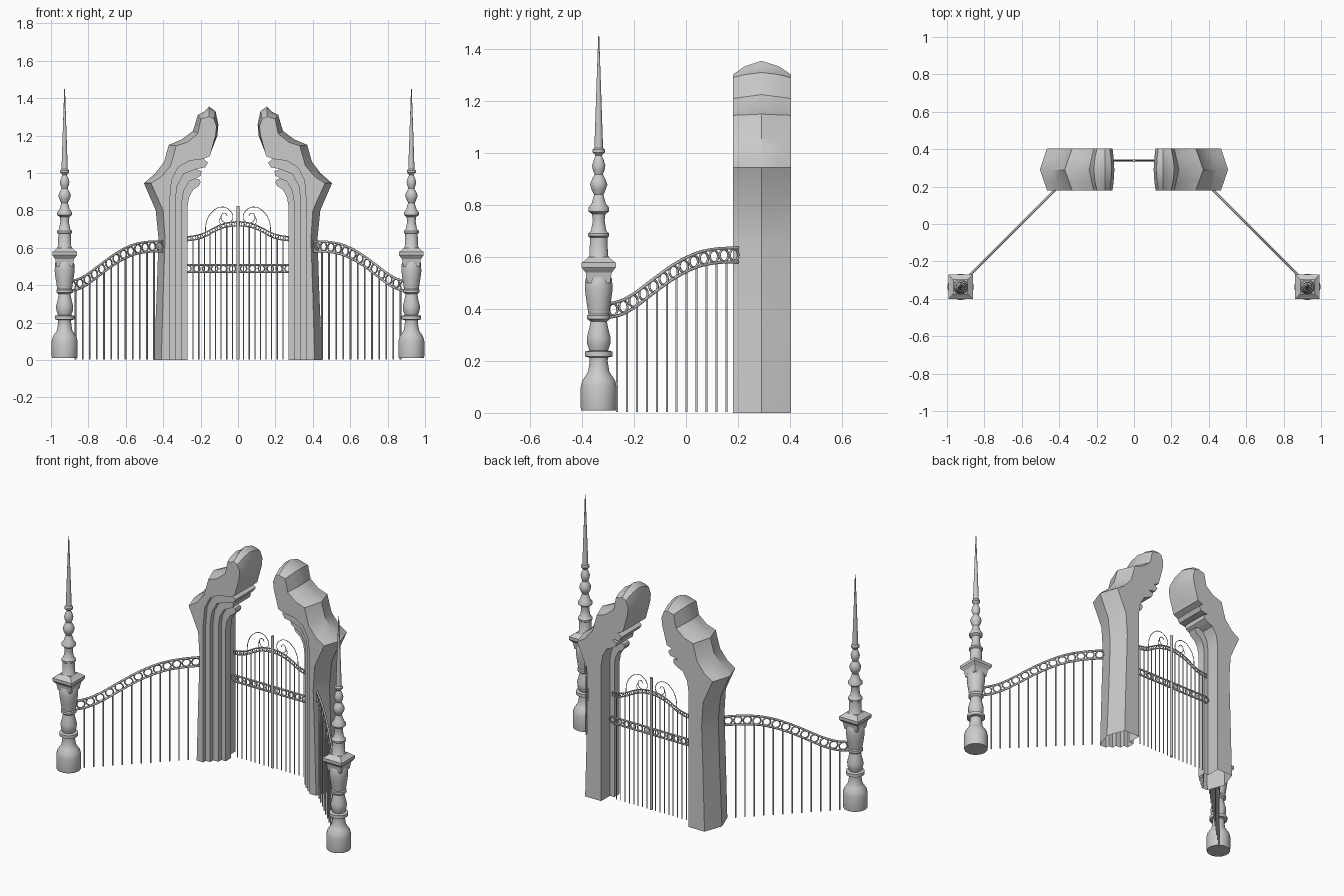
import bpy, bmesh, math
from mathutils import Vector

if "Cube" in bpy.data.objects:
    bpy.data.objects.remove(bpy.data.objects["Cube"])


def finish(name, bm, angle=40):
    bmesh.ops.recalc_face_normals(bm, faces=bm.faces)
    me = bpy.data.meshes.new(name)
    bm.to_mesh(me)
    bm.free()
    ob = bpy.data.objects.new(name, me)
    bpy.context.collection.objects.link(ob)
    if angle:
        bpy.ops.object.select_all(action='DESELECT')
        ob.select_set(True)
        bpy.context.view_layer.objects.active = ob
        bpy.ops.object.shade_smooth_by_angle(angle=math.radians(angle))
    return ob


def lathe(name, profile, centre, n=20, angle=40):
    """Revolve (radius, z) points; n=4 gives a square section of that half width."""
    bm = bmesh.new()
    k = math.sqrt(2) if n == 4 else 1
    rings = []
    for r, z in profile:
        rings.append([bm.verts.new((centre[0] + r * k * math.cos(a), centre[1] + r * k * math.sin(a), z))
                      for a in [math.tau * (i + 0.5) / n for i in range(n)]])
    for a, b in zip(rings, rings[1:]):
        for i in range(n):
            bm.faces.new((a[i], a[(i + 1) % n], b[(i + 1) % n], b[i]))
    bm.faces.new(rings[0])
    bm.faces.new(rings[-1])
    return finish(name, bm, angle)


def rods(name, paths, r, res=1):
    """Round rods along each (points, cyclic) path, smoothed if more than two points."""
    cu = bpy.data.curves.new(name, 'CURVE')
    cu.dimensions = '3D'
    cu.bevel_depth, cu.bevel_resolution, cu.use_fill_caps = r, res, True
    cu.resolution_u = 4
    for pts, cyclic in paths:
        if len(pts) == 2 or cyclic:
            sp = cu.splines.new('POLY')
            sp.points.add(len(pts) - 1)
            for p, q in zip(sp.points, pts):
                p.co = (*q, 1)
        else:
            sp = cu.splines.new('BEZIER')
            sp.bezier_points.add(len(pts) - 1)
            for p, q in zip(sp.bezier_points, pts):
                p.co = q
                p.handle_left_type = p.handle_right_type = 'AUTO'
        sp.use_cyclic_u = cyclic
    ob = bpy.data.objects.new(name, cu)
    bpy.context.collection.objects.link(ob)
    bpy.ops.object.select_all(action='DESELECT')
    ob.select_set(True)
    bpy.context.view_layer.objects.active = ob
    bpy.ops.object.convert(target='MESH')
    return bpy.context.object


def ring(c, u, r, n=16):
    """Circle in the vertical plane holding direction u."""
    c, u = Vector(c), Vector(u).normalized()
    return ([c + u * r * math.cos(math.tau * i / n) + Vector((0, 0, r * math.sin(math.tau * i / n)))
             for i in range(n)], True)


def height(table, t):
    """Linear lookup of z in a (t, z) table."""
    for (a, za), (b, zb) in zip(table, table[1:]):
        if t <= b:
            return za + (zb - za) * max(0, t - a) / (b - a)
    return table[-1][1]


# ---- pillar outlines (x, z) for the left side
ridge = [(-.45, 0), (-.435, .35), (-.425, .65), (-.44, .8), (-.503, .945), (-.44, 1), (-.395, 1.06),
         (-.37, 1.15), (-.30, 1.18), (-.24, 1.225), (-.215, 1.31), (-.185, 1.325), (-.155, 1.355),
         (-.12, 1.33), (-.105, 1.26), (-.11, 1.2), (-.145, 1.11)]
edge = [(-.41, 0), (-.40, .35), (-.39, .65), (-.40, .8), (-.465, .945), (-.41, .98), (-.36, 1.04),
        (-.33, 1.145), (-.27, 1.165), (-.215, 1.21), (-.198, 1.29), (-.175, 1.295), (-.155, 1.302),
        (-.13, 1.29), (-.115, 1.25), (-.12, 1.2), (-.145, 1.11)]
# nested mouldings, outermost first; the third point from the end meets the next one in
mould = [[(-.365, 0), (-.365, .85), (-.355, .96), (-.32, 1.03), (-.26, 1.065), (-.185, 1.075), (-.15, 1.09), (-.145, 1.11)],
         [(-.335, 0), (-.335, .85), (-.325, .93), (-.29, .995), (-.225, 1.02), (-.175, 1.03), (-.16, 1.055)],
         [(-.30, 0), (-.30, .84), (-.29, .905), (-.26, .955), (-.225, .97), (-.2, .985), (-.195, 1.01)],
         [(-.27, 0), (-.27, .82), (-.262, .87), (-.24, .91), (-.21, .93), (-.2, .95), (-.205, .965)]]
FRONT, MID, BACK, STEP = .18, .29, .404, .318
depth = [FRONT, .205, .235, .265, STEP]


def pillar(name, s):
    bm = bmesh.new()

    def face(pts):
        bm.faces.new([bm.verts.new((-s * x, y, z)) for x, y, z in pts])

    def at(pts, y):
        return [(x, y, z) for x, z in pts]

    # ridged outer surface, rounder towards the tip
    shoulder = []
    for i, (e, r) in enumerate(zip(edge, ridge)):
        t = .6 if i > 9 else .42
        shoulder.append((e[0] + (r[0] - e[0]) * t, e[1] + (r[1] - e[1]) * t))
    bands = [(edge, FRONT), (shoulder, .226), (ridge, MID), (shoulder, .358), (edge, BACK)]
    for (p, yp), (q, yq) in zip(bands, bands[1:]):
        for i in range(len(ridge) - 1):
            face(at(p[i:i + 2], yp) + at(q[i:i + 2][::-1], yq))
    # stepped front faces and their returns
    face(at(mould[0][:-1] + edge[::-1], FRONT))
    for k, c in enumerate(mould):
        if k:
            face(at(c + mould[k - 1][-3::-1], depth[k]))
        exposed = c + ([mould[k - 1][-3]] if k else [])
        for i in range(len(exposed) - 1):
            back = STEP if k == 3 else BACK if i >= len(c) - 3 else depth[k + 1]
            face(at(exposed[i:i + 2], depth[k]) + at(exposed[i:i + 2][::-1], back))
    # one step at the rear, then the flat back; the foot stays open
    face(at(mould[3] + mould[2][-3::-1], STEP))
    for i in range(len(mould[2]) - 3):
        seg = mould[2][i:i + 2]
        face(at(seg, STEP) + at(seg[::-1], BACK))
    sil = mould[2] + mould[1][-3:] + mould[0][-3:-1]
    face(at(sil + edge[::-1], BACK))
    bmesh.ops.remove_doubles(bm, verts=bm.verts, dist=1e-4)
    return finish(name, bm, 32)


# ---- turned posts
lower = [(.068, .01), (.07, .02), (.07, .10), (.064, .125), (.048, .148), (.041, .16), (.035, .2), (.036, .213),
         (.053, .217), (.053, .236), (.036, .24), (.045, .265), (.046, .29), (.037, .325), (.032, .352),
         (.045, .362), (.045, .375), (.04, .38), (.048, .43), (.054, .475), (.052, .515), (.044, .53)]
upper = [(.04, .58), (.04, .6), (.036, .605), (.034, .675), (.041, .68), (.041, .69), (.03, .70), (.023, .74),
         (.026, .765), (.04, .775), (.04, .79), (.028, .805), (.018, .84), (.028, .86), (.034, .88), (.026, .9),
         (.016, .918), (.023, .935), (.026, .952), (.02, .972), (.012, .99), (.024, 1.003), (.024, 1.013),
         (.017, 1.02), (.002, 1.45)]
capital = [(.044, .50), (.05, .54), (.061, .553), (.066, .56), (.066, .578), (.058, .583), (.038, .6)]

# ---- side fence heights by depth y
rise = [(-.30, .393), (-.25, .405), (-.2, .432), (-.15, .469), (-.1, .507), (-.05, .542), (0, .57), (.05, .591),
        (.1, .602), (.15, .607), (.2, .608)]

for side, s in (("left", -1), ("right", 1)):
    pillar(side + "_pillar", s)
    post = (s * .927, -.336)
    lathe(side + "_post_lower", lower, post)
    lathe(side + "_post_capital", capital, post, 4, 0)
    lathe(side + "_post_spire", upper, post)

    def on_fence(y, z):
        return (s * (.604 - y), y, z)

    rods(side + "_fence_rails", [([on_fence(y, z + d) for y, z in rise], False) for d in (-.027, .027)], .006)
    ys = [-.28 + .465 * i / 12 for i in range(13)]
    rods(side + "_fence_rings", [ring(on_fence(y, height(rise, y)), (-s, 1, 0), .023) for y in ys], .0045)
    ys = [-.265 + .0382 * i for i in range(12)]
    rods(side + "_fence_bars", [([on_fence(y, 0.003), on_fence(y, height(rise, y) - .027)], False) for y in ys], .0045)

# ---- centre gate
GY = .34
arch = [(0, .728), (.05, .724), (.09, .713), (.13, .695), (.17, .673), (.21, .658), (.27, .648)]
full = [(-x, z) for x, z in arch[:0:-1]] + arch
rods("gate_arch_rails", [([(x, GY, z + d) for x, z in full], False) for d in (-.011, .011)], .0035)
rods("gate_arch_rings", [ring((x, GY, height(arch, abs(x))), (1, 0, 0), .009, 12)
                         for x in [-.26 + .026 * i for i in range(21)]], .0025)
rods("gate_middle_rails", [([(-.27, GY, z), (.27, GY, z)], False) for z in (.469, .508)], .005)
rods("gate_middle_rings", [ring((s * (.03 + .0475 * i), GY, .4885), (1, 0, 0), .017)
                           for s in (-1, 1) for i in range(6)], .004)
rods("gate_bars", [([(s * .03 * i, GY, .003), (s * .03 * i, GY, height(arch, .03 * i))], False)
                   for s in (-1, 1) for i in range(1, 9)], .003)
rods("gate_centre_stile", [([(0, GY, .003), (0, GY, .822)], False)], .009)
scroll = [(.175, .675), (.168, .74), (.135, .795), (.088, .818), (.05, .805), (.028, .77), (.038, .74),
          (.065, .733), (.088, .75), (.088, .775), (.07, .785), (.058, .77)]
sprig = [(.09, .722), (.1, .745), (.088, .765)]
rods("gate_scrolls", [([(s * x, GY, z) for x, z in p], False) for s in (-1, 1) for p in (scroll, sprig)], .002)
